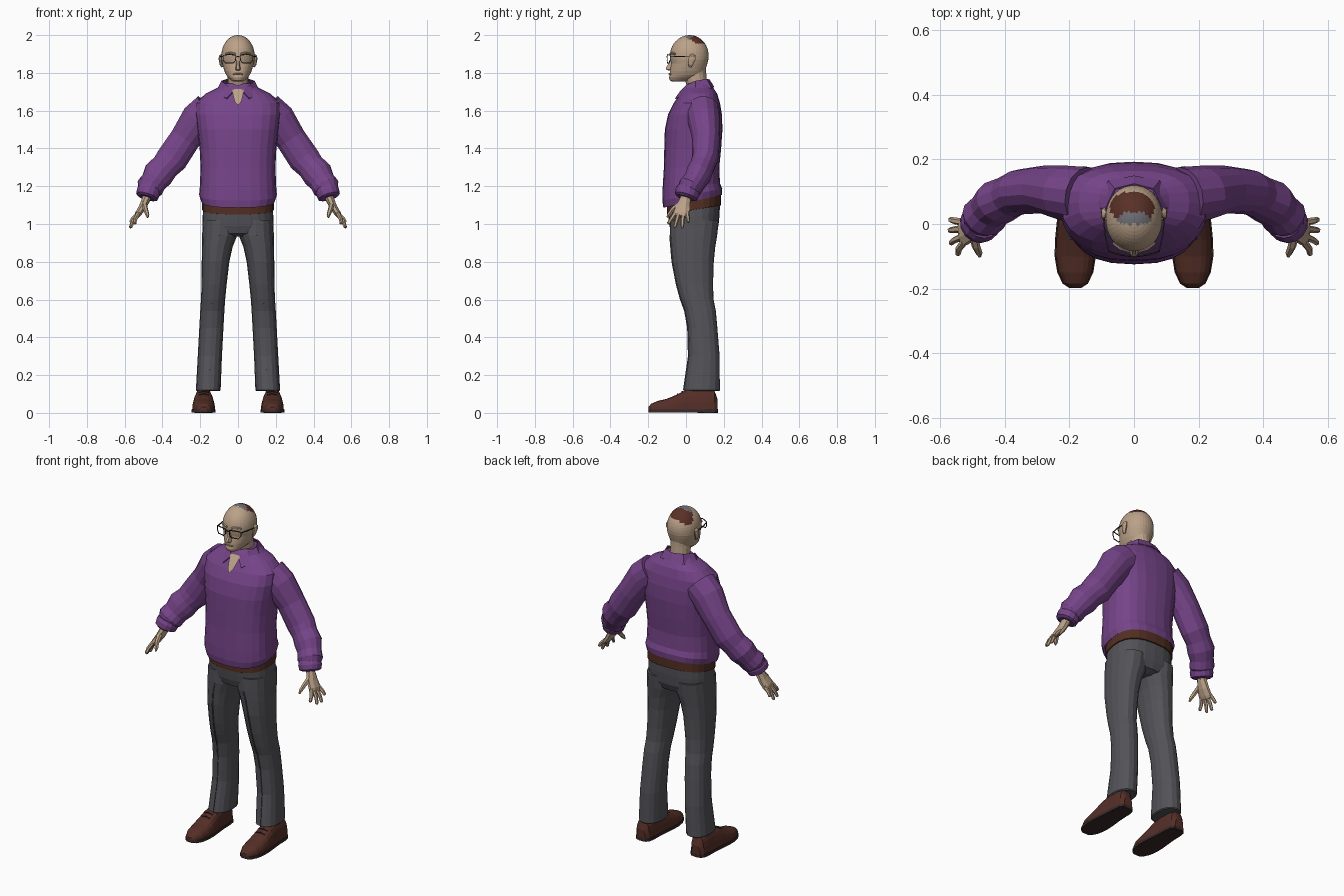
import bpy, bmesh, math
from mathutils import Vector


def material(name, rgb):
    m = bpy.data.materials.new(name)
    m.diffuse_color = (*rgb, 1)
    return m


SKIN = material("skin", (0.50, 0.36, 0.25))
PURPLE = material("purple_knit", (0.18, 0.058, 0.25))
GREY = material("grey_cloth", (0.088, 0.086, 0.098))
BROWN = material("brown_leather", (0.09, 0.028, 0.02))
BELT = material("belt_brown", (0.085, 0.028, 0.016))
HAIR = material("hair_brown", (0.10, 0.03, 0.02))
PATCH = material("crown_grey", (0.16, 0.16, 0.18))
DARK = material("dark_frame", (0.025, 0.022, 0.025))
SOLE = material("sole_dark", (0.04, 0.022, 0.022))
LIP = material("lip", (0.38, 0.22, 0.16))


def finish(name, bm, mat, mirror=False):
    bmesh.ops.recalc_face_normals(bm, faces=bm.faces[:])
    me = bpy.data.meshes.new(name)
    bm.to_mesh(me)
    bm.free()
    me.materials.append(mat)
    ob = bpy.data.objects.new(name, me)
    bpy.context.collection.objects.link(ob)
    if mirror:
        ob.modifiers.new("mirror", "MIRROR").use_mirror_merge = False
    return ob


def loft(name, rings, mat, mirror=False, closed=True):
    """Skin a list of equally sized point rings; closed rings get end caps."""
    bm = bmesh.new()
    rows = [[bm.verts.new(p) for p in r] for r in rings]
    n = len(rows[0])
    for a, b in zip(rows, rows[1:]):
        for i in range(n if closed else n - 1):
            j = (i + 1) % n
            bm.faces.new((a[i], a[j], b[j], b[i]))
    if closed:
        bm.faces.new(rows[0])
        bm.faces.new(rows[-1])
    return finish(name, bm, mat, mirror)


def power(v, e):
    return math.copysign(abs(v) ** e, v)


def ring(z, x0, x1, yf, yb, n=2.4, tilt=0, seg=24):
    """Horizontal superellipse; tilt raises the back."""
    cx, cy, rx, ry = (x0 + x1) / 2, (yf + yb) / 2, (x1 - x0) / 2, (yb - yf) / 2
    pts = []
    for i in range(seg):
        a = 2 * math.pi * i / seg
        dy = ry * power(math.sin(a), 2 / n)
        pts.append((cx + rx * power(math.cos(a), 2 / n), cy + dy, z + tilt * dy))
    return pts


def tube(name, path, radii, mat, seg=6, ref=(0, 1, 0), mirror=True):
    """Tube along a path; each radius is (across, along ref)."""
    P = [Vector(p) for p in path]
    rings = []
    for i, p in enumerate(P):
        t = (P[min(i + 1, len(P) - 1)] - P[max(i - 1, 0)]).normalized()
        u = t.cross(Vector(ref)).normalized()
        v = u.cross(t)
        ru, rv = radii[i] if isinstance(radii, list) else (radii, radii)
        rings.append([p + u * ru * math.cos(2 * math.pi * (k + .5) / seg)
                      + v * rv * math.sin(2 * math.pi * (k + .5) / seg) for k in range(seg)])
    return loft(name, rings, mat, mirror)


# Sweater body: z, half width, front y, back y, tilt
body = [(1.135, .178, -.105, .178, .22), (1.12, .195, -.12, .19, .22), (1.155, .206, -.125, .192, .2),
        (1.20, .202, -.124, .18, .1), (1.30, .198, -.117, .176, 0), (1.40, .203, -.115, .186, 0),
        (1.50, .215, -.112, .193, 0), (1.58, .226, -.095, .19, 0), (1.64, .225, -.065, .18, 0),
        (1.69, .172, -.03, .165, 0), (1.72, .11, -.012, .145, 0), (1.745, .08, .01, .125, 0)]
loft("sweater_body", [ring(z, -w, w, f, b, 2.5, t) for z, w, f, b, t in body], PURPLE)

# Sleeves with gathered folds, and cuffs
tube("sleeve", [(.15, .085, 1.60), (.21, .095, 1.55), (.28, .107, 1.45), (.35, .10, 1.345), (.385, .085, 1.305),
                (.42, .068, 1.265), (.445, .045, 1.225), (.465, .022, 1.195), (.474, .012, 1.175)],
     [(.10, .092), (.098, .086), (.083, .074), (.086, .07), (.076, .066), (.083, .07),
      (.07, .062), (.074, .066), (.06, .056)], PURPLE, 14)
tube("cuff", [(.468, .014, 1.19), (.474, .008, 1.17), (.482, 0, 1.145), (.484, -.002, 1.138)],
     [(.058, .06), (.064, .066), (.06, .062), (.045, .05)], PURPLE, 14)

# Folded collar
top = [(0, .125, 1.765), (.06, .11, 1.768), (.088, .05, 1.758), (.06, .0, 1.735), (.024, -.03, 1.705)]
low = [(0, .15, 1.725), (.08, .135, 1.72), (.115, .05, 1.705), (.1, -.01, 1.685), (.06, -.058, 1.665)]
collar = loft("collar", [top, low], PURPLE, True, False)
collar.modifiers.new("thick", "SOLIDIFY").thickness = .006

# Bare skin in the neck opening
loft("neck_opening", [[(-.032, -.022, 1.715), (.032, -.022, 1.715)], [(-.026, -.049, 1.68), (.026, -.049, 1.68)],
                      [(-.018, -.07, 1.65), (.018, -.07, 1.65)], [(-.003, -.086, 1.63), (.003, -.086, 1.63)]],
     SKIN, closed=False)

# Belt and trousers
loft("belt", [ring(z, -w, w, -.1, .186, 2.5, .17) for z, w in ((1.075, .182), (1.076, .19), (1.135, .19), (1.14, .18))],
     BELT)
loft("trouser_hips", [ring(1.09, -.184, .184, -.098, .18, 2.5, .17), ring(1.04, -.187, .187, -.093, .178, 2.5, .1),
                      ring(.99, -.187, .187, -.088, .172, 2.5), ring(.95, -.15, .15, -.075, .155),
                      ring(.935, -.08, .08, -.04, .12)], GREY)
legs = [(1.02, .0, .186, -.086, .174), (.94, .004, .19, -.085, .165), (.88, .028, .191, -.08, .155),
        (.80, .046, .192, -.073, .147), (.68, .06, .193, -.05, .143), (.60, .068, .196, -.028, .146),
        (.54, .072, .20, -.006, .158), (.45, .077, .205, .01, .166), (.30, .085, .213, .014, .178),
        (.12, .092, .223, -.012, .179), (.115, .097, .218, -.006, .174)]
loft("trouser_leg", [ring(z, a, b, f, k, 2.3, 0, 16) for z, a, b, f, k in legs], GREY, True)
# Raised front crease and front fly seam
tube("trouser_crease", [((a + b) / 2, f - .001, z) for z, a, b, f, k in legs[1:10]], .004, GREY, 4, (1, 0, 0))

# Shoes: y, half width, height
shoe = [(-.198, .016, .032), (-.185, .036, .048), (-.15, .053, .063), (-.10, .061, .075), (-.05, .06, .096),
        (0, .055, .122), (.05, .05, .132), (.11, .048, .132), (.15, .043, .12), (.168, .028, .07)]
SX = .182
loft("shoe", [[(SX + w * power(math.cos(math.pi * k / 10), .7), y, .012 + (h - .012) * math.sin(math.pi * k / 10) ** .75)
               for k in range(11)] for y, w, h in shoe], BROWN, True)
outline = [(SX + w + .003, y) for y, w, h in shoe] + [(SX - w - .003, y) for y, w, h in reversed(shoe)]
loft("shoe_sole", [[(x, y, z) for x, y in outline] for z in (.002, .018)], SOLE, True)
tube("shoe_heel", [(SX, .115, 0), (SX, .115, .02)], [(.05, .055)] * 2, SOLE, 12)
for y, z in ((-.045, .099), (-.02, .112)):
    tube("shoe_lace", [(SX - .028, y, z - .006), (SX, y, z + .002), (SX + .028, y, z - .006)], .004, DARK, 4)

# Hands
tube("palm", [(.478, .004, 1.16), (.487, -.004, 1.13), (.505, -.015, 1.09), (.528, -.024, 1.055), (.536, -.027, 1.04)],
     [(.026, .03), (.024, .03), (.021, .04), (.018, .046), (.012, .042)], SKIN, 8)
fingers = [(-.055, (.546, -.095, 1.0)), (-.037, (.568, -.06, .98)), (-.015, (.572, -.02, .978)), (.005, (.57, .014, 1.008))]
for y, tip in fingers:
    base, tip = Vector((.526, y, 1.06)), Vector(tip)
    knuckle = base.lerp(tip, .55) + Vector((.006, 0, 0))
    tube("finger", [base, knuckle, tip.lerp(knuckle, .15), tip], [(.012, .012), (.0105, .0105), (.009, .009), (.004, .004)], SKIN)
tube("thumb", [(.497, -.03, 1.11), (.49, -.068, 1.08), (.48, -.09, 1.05), (.478, -.1, 1.035)],
     [(.014, .016), (.013, .013), (.011, .011), (.005, .005)], SKIN, 6, (1, 0, 0))

# Neck
loft("neck", [ring(z, -w, w, f, b, 2, 0, 16) for z, w, f, b in
              ((1.68, .065, -.005, .125), (1.74, .056, .002, .112), (1.80, .056, -.018, .107), (1.84, .06, -.02, .105))], SKIN)

# Head: jaw rings, then a domed skull
jaw = [(1.755, .026, -.074, .0), (1.760, .036, -.085, .03), (1.775, .052, -.090, .07), (1.79, .063, -.087, .092),
       (1.81, .072, -.085, .10), (1.83, .078, -.082, .107), (1.85, .083, -.078, .113), (1.87, .087, -.082, .118)]
rings = [ring(z, -w, w, f, b, 2.15, 0, 36) for z, w, f, b in jaw]
for i in range(13):
    a = math.radians(88) * i / 12
    c = math.cos(a)
    rings.append(ring(1.89 + .11 * math.sin(a), -.088 * c, .088 * c, .02 - .105 * c, .02 + .1 * c, 2.1, 0, 36))
head = loft("head", rings, SKIN)
head.data.materials.append(HAIR)
head.data.materials.append(PATCH)
for f in head.data.polygons:
    x, y, z = f.center
    if z > 1.93:
        if (x / .052) ** 2 + ((y - .018) / .02) ** 2 < 1:
            f.material_index = 2
        elif ((x + .006) / .07) ** 2 + ((y - .052) / .048) ** 2 < 1:
            f.material_index = 1

# Nose, mouth, brows and ears
loft("nose", [[(-w, -.07, z), (-w * .5, y, z), (w * .5, y, z), (w, -.07, z)] for z, w, y in
              ((1.873, .009, -.084), (1.85, .011, -.092), (1.828, .015, -.106), (1.818, .017, -.106), (1.812, .013, -.09))], SKIN)
tube("mouth", [(-.026, -.08, 1.793), (-.012, -.087, 1.795), (0, -.0885, 1.795), (.012, -.087, 1.795), (.026, -.08, 1.793)],
     .004, LIP, 6, (0, 0, 1), False)
tube("brow", [(.014, -.083, 1.9), (.04, -.076, 1.906), (.064, -.058, 1.9)], .006, SKIN, 6, (0, 0, 1))
tube("ear", [(.083, .022, 1.832), (.09, .024, 1.845), (.094, .032, 1.872), (.094, .034, 1.888), (.086, .03, 1.898)],
     [(.005, .008), (.008, .014), (.009, .02), (.008, .018), (.004, .008)], SKIN, 8)

# Glasses
tube("glasses_rim", [(.012, -.099, 1.893), (.045, -.097, 1.897), (.078, -.084, 1.893), (.078, -.084, 1.868),
                     (.066, -.09, 1.852), (.026, -.098, 1.852), (.013, -.1, 1.866), (.012, -.099, 1.893)], .0028, DARK, 4)
tube("glasses_bridge", [(-.013, -.099, 1.884), (0, -.102, 1.887), (.013, -.099, 1.884)], .003, DARK, 4, mirror=False)
tube("glasses_temple", [(.078, -.084, 1.888), (.09, -.03, 1.887), (.094, .02, 1.885), (.091, .045, 1.868)],
     .003, DARK, 4, (1, 0, 0))
